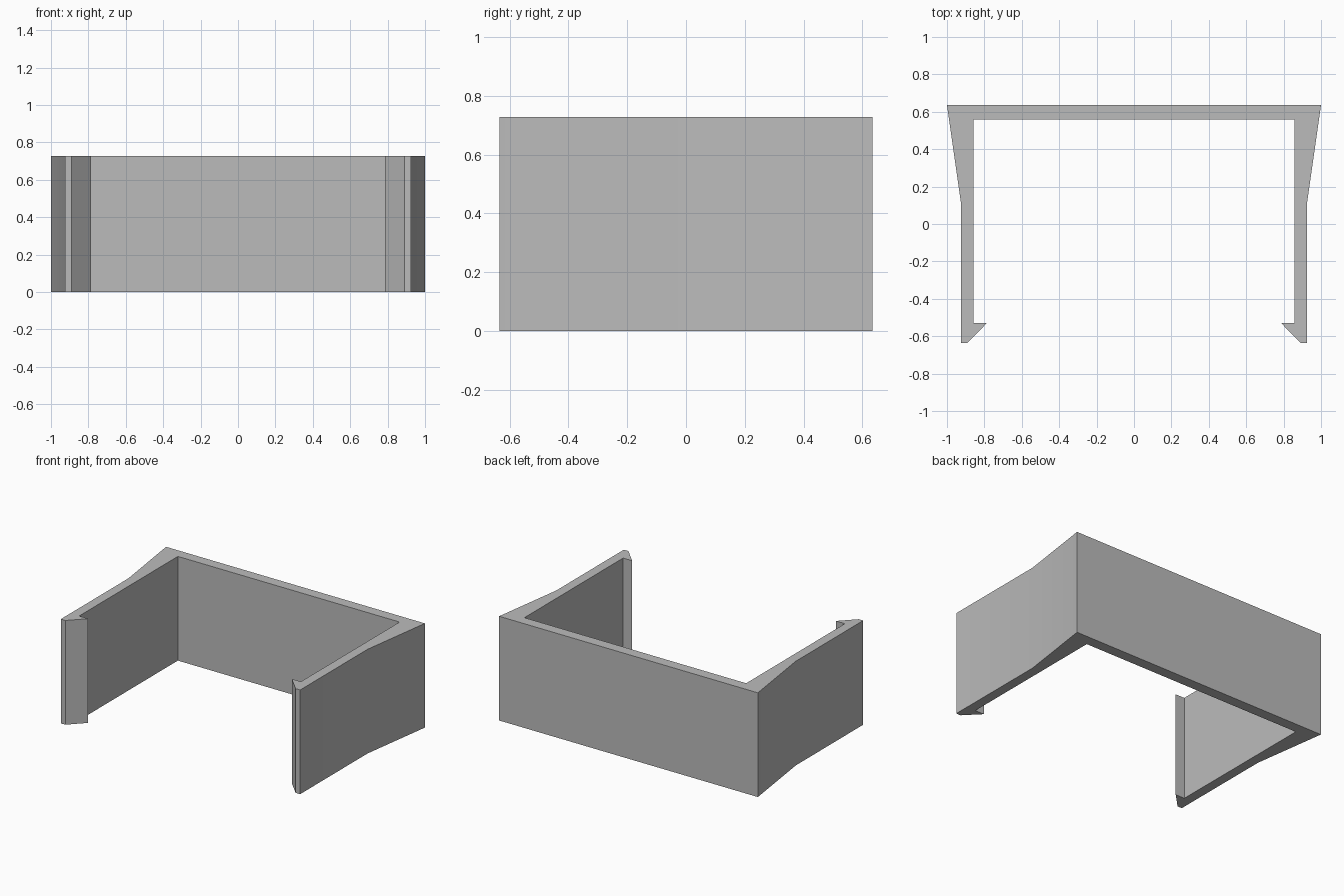
import bpy
import bmesh
import math

cube = bpy.data.objects.get("Cube")
if cube:
    bpy.data.objects.remove(cube, do_unlink=True)

HEIGHT = 0.728

# Plain grey material
grey = bpy.data.materials.new("plain_grey")
grey.use_nodes = True
colour = (0.5, 0.5, 0.5, 1.0)
grey.diffuse_color = colour
grey.node_tree.nodes["Principled BSDF"].inputs["Base Color"].default_value = colour

# Left half of the plan outline: back wall, flared arm, hooked tip, inner wall
half = [
    (1.0, 0.635), (0.925, 0.11), (0.925, -0.635), (0.89, -0.635),
    (0.787, -0.53), (0.857, -0.53), (0.857, 0.56),
]
outline = half + [(-x, y) for x, y in reversed(half)]

# Extrude the mirrored outline into a snap-on bracket
bm = bmesh.new()
base = bm.faces.new([bm.verts.new((x, y, 0)) for x, y in outline])
extruded = bmesh.ops.extrude_face_region(bm, geom=[base], use_keep_orig=True)
top = [v for v in extruded["geom"] if isinstance(v, bmesh.types.BMVert)]
bmesh.ops.translate(bm, verts=top, vec=(0, 0, HEIGHT))
bmesh.ops.recalc_face_normals(bm, faces=bm.faces)

mesh = bpy.data.meshes.new("clip_bracket")
bm.to_mesh(mesh)
bm.free()
mesh.materials.append(grey)
bracket = bpy.data.objects.new("clip_bracket", mesh)
bpy.context.collection.objects.link(bracket)

# Soften only the shallow bend along each arm
bpy.ops.object.select_all(action="DESELECT")
bracket.select_set(True)
bpy.context.view_layer.objects.active = bracket
bpy.ops.object.shade_smooth_by_angle(angle=math.radians(30))
